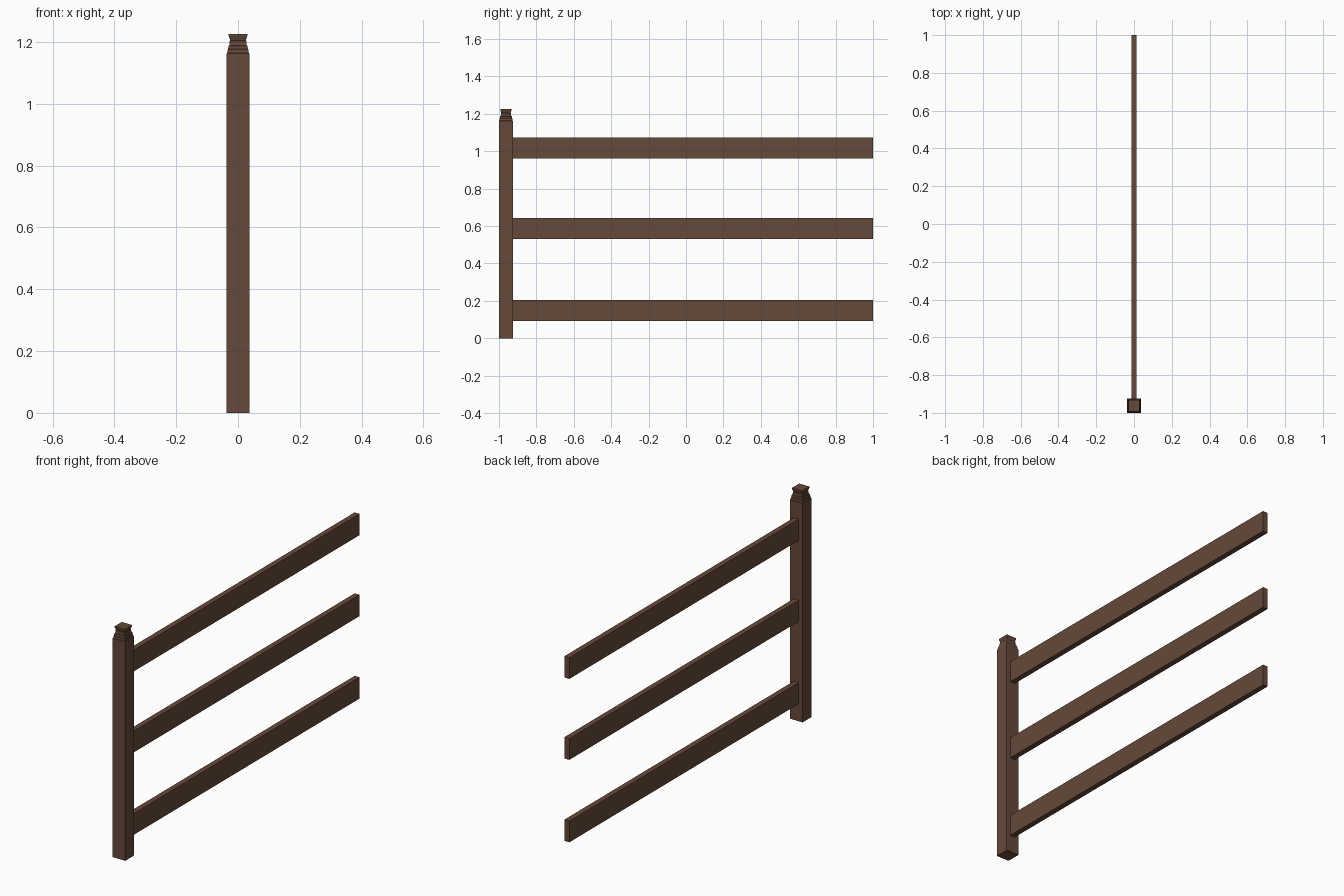
import bpy
import bmesh

cube = bpy.data.objects.get("Cube")
if cube:
    bpy.data.objects.remove(cube, do_unlink=True)

# Single brown wood colour
wood = bpy.data.materials.new("brown_wood")
wood.use_nodes = True
colour = (0.130, 0.066, 0.042, 1)
wood.diffuse_color = colour
bsdf = next(n for n in wood.node_tree.nodes if n.type == 'BSDF_PRINCIPLED')
bsdf.inputs["Base Color"].default_value = colour
bsdf.inputs["Roughness"].default_value = 0.8


def square_loft(name, centre_y, profile):
    """Stack square rings given as (half width, height) pairs."""
    bm = bmesh.new()
    rings = []
    for half, z in profile:
        rings.append([bm.verts.new((sx * half, centre_y + sy * half, z))
                      for sx, sy in ((-1, -1), (1, -1), (1, 1), (-1, 1))])
    for low, high in zip(rings, rings[1:]):
        for i in range(4):
            j = (i + 1) % 4
            bm.faces.new((low[i], low[j], high[j], high[i]))
    bm.faces.new(rings[0][::-1])
    bm.faces.new(rings[-1])
    return finish(name, bm)


def box(name, low, high):
    bm = bmesh.new()
    bmesh.ops.create_cube(bm, size=1)
    for v in bm.verts:
        v.co = [high[i] if v.co[i] > 0 else low[i] for i in range(3)]
    return finish(name, bm)


def finish(name, bm):
    bmesh.ops.recalc_face_normals(bm, faces=bm.faces)
    mesh = bpy.data.meshes.new(name)
    bm.to_mesh(mesh)
    bm.free()
    mesh.materials.append(wood)
    obj = bpy.data.objects.new(name, mesh)
    bpy.context.collection.objects.link(obj)
    return obj


# Post with a stepped neck and a flared cap
post_half = 0.0375
post_y = -1 + post_half
square_loft("post", post_y, [
    (post_half, 0), (post_half, 1.162),
    (0.035, 1.164), (0.034, 1.175),
    (0.032, 1.177), (0.031, 1.187),
    (0.028, 1.189), (0.027, 1.203),
    (0.025, 1.205), (0.030, 1.219), (0.030, 1.225),
])

# Three rails running back from the post
rail_half = 0.0145
for name, z in (("bottom_rail", 0.092), ("middle_rail", 0.53), ("top_rail", 0.96)):
    box(name, (-rail_half, -1 + 2 * post_half, z), (rail_half, 1, z + 0.113))
